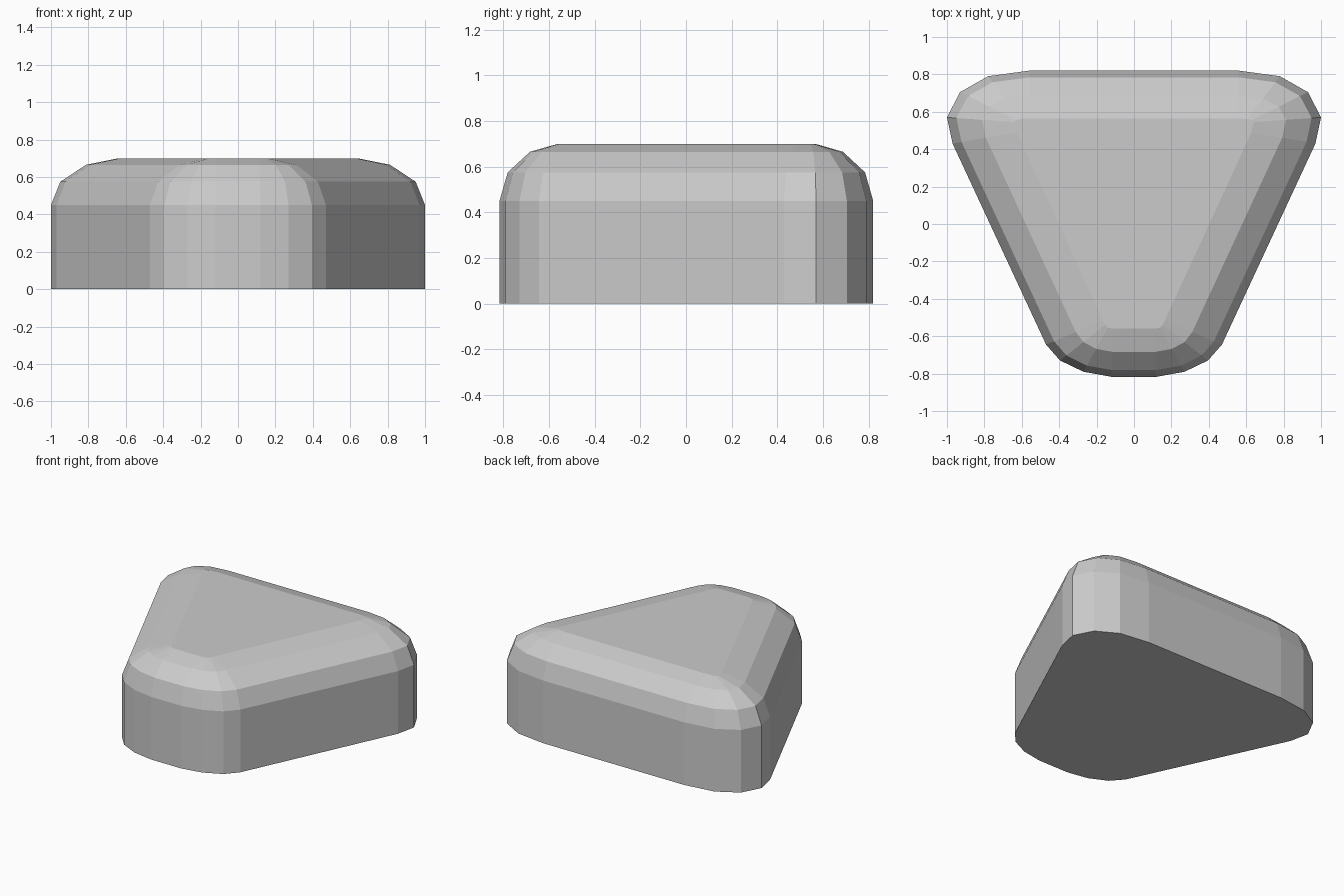
import bpy, bmesh

if "Cube" in bpy.data.objects:
    bpy.data.objects.remove(bpy.data.objects["Cube"])

# Right half of the outer wall outline, and of the flat top outline (back to front)
wall = [(0.56, 0.82), (0.78, 0.79), (0.93, 0.705), (1.0, 0.57), (0.97, 0.43),
        (0.47, -0.645), (0.395, -0.73), (0.27, -0.79), (0.12, -0.817)]
top = [(0.56, 0.565), (0.605, 0.562), (0.63, 0.556), (0.64, 0.545), (0.628, 0.49),
       (0.165, -0.515), (0.155, -0.54), (0.14, -0.555), (0.11, -0.56)]

# Rounded upper edge: (height, blend from wall outline to top outline)
levels = [(0.0, 0.0), (0.45, 0.0), (0.575, 0.14), (0.665, 0.52), (0.70, 1.0)]


def mirrored(half):
    return half + [(-x, y) for x, y in reversed(half)]


bm = bmesh.new()
rings = []
for z, f in levels:
    rings.append([bm.verts.new((a[0] + (b[0] - a[0]) * f, a[1] + (b[1] - a[1]) * f, z))
                  for a, b in zip(mirrored(wall), mirrored(top))])

# Side bands and caps
n = len(rings[0])
for lo, hi in zip(rings, rings[1:]):
    for i in range(n):
        j = (i + 1) % n
        bm.faces.new((lo[i], lo[j], hi[j], hi[i]))
bm.faces.new(rings[0])
bm.faces.new(rings[-1])
bmesh.ops.recalc_face_normals(bm, faces=bm.faces[:])

mesh = bpy.data.meshes.new("rounded_triangle_block")
bm.to_mesh(mesh)
bm.free()
block = bpy.data.objects.new("rounded_triangle_block", mesh)
bpy.context.collection.objects.link(block)
